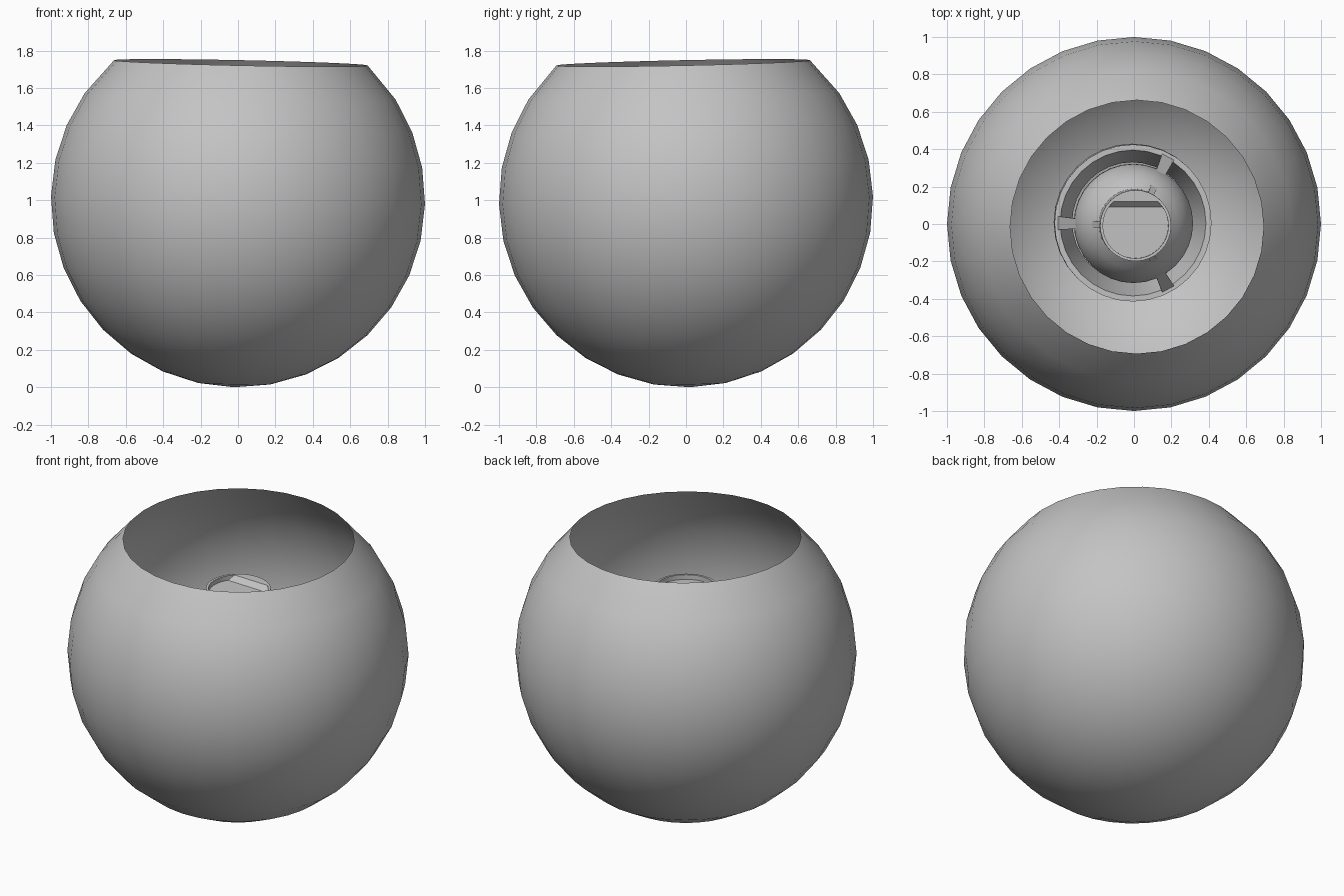
import bpy, bmesh, math
from mathutils import Matrix, Vector

cube = bpy.data.objects.get("Cube")
if cube:
    bpy.data.objects.remove(cube, do_unlink=True)

grey = bpy.data.materials.new("neutral_grey")
grey.use_nodes = True
COLOR = (0.55, 0.55, 0.55, 1)
grey.diffuse_color = COLOR
grey.node_tree.nodes["Principled BSDF"].inputs["Base Color"].default_value = COLOR

# The whole lamp leans slightly about the globe centre
CENTRE = Vector((0, 0, 1))
LEAN = (Matrix.Translation(CENTRE) @ Matrix.Rotation(0.021, 4, 'X')
        @ Matrix.Rotation(0.021, 4, 'Y') @ Matrix.Translation(-CENTRE))


def finish(name, bm, smooth=40):
    bmesh.ops.remove_doubles(bm, verts=bm.verts, dist=0.0005)
    bmesh.ops.recalc_face_normals(bm, faces=bm.faces)
    bm.transform(LEAN)
    mesh = bpy.data.meshes.new(name)
    bm.to_mesh(mesh)
    bm.free()
    mesh.materials.append(grey)
    obj = bpy.data.objects.new(name, mesh)
    bpy.context.collection.objects.link(obj)
    bpy.ops.object.select_all(action='DESELECT')
    obj.select_set(True)
    bpy.context.view_layer.objects.active = obj
    bpy.ops.object.shade_smooth_by_angle(angle=math.radians(smooth))
    return obj


def lathe(profile, steps=32):
    bm = bmesh.new()
    verts = [bm.verts.new((r, 0, z)) for r, z in profile]
    edges = [bm.edges.new(pair) for pair in zip(verts, verts[1:])]
    bmesh.ops.spin(bm, geom=verts + edges, cent=(0, 0, 0), axis=(0, 0, 1),
                   angle=math.tau, steps=steps, use_merge=True)
    return bm


def arc(radius, z, start, end, count):
    angles = [math.radians(start + (end - start) * i / count) for i in range(count + 1)]
    return [(radius * math.sin(a), z + radius * math.cos(a)) for a in angles]


# Open globe
finish("globe_shade", lathe([(0.678, 1.735)] + arc(1, 1, 56.25, 180, 11)))

# Hanging bulb
finish("bulb", lathe(arc(0.32, 0.85, 36, 180, 12)))

# Socket with a thin rim and recessed top
finish("socket", lathe([(0.19, 1.05), (0.19, 1.42), (0.175, 1.42),
                        (0.175, 1.39), (0, 1.39)]))

# Raised segment with a sloped front on the socket top
bm = lathe([(0, 1.39), (0.18, 1.39), (0.18, 1.42), (0, 1.42)])
cut = bmesh.ops.bisect_plane(bm, geom=bm.verts[:] + bm.edges[:] + bm.faces[:],
                             plane_co=(0, 0.1, 1.39), plane_no=(0, 1, -1),
                             clear_inner=True)
bmesh.ops.holes_fill(bm, edges=[e for e in cut["geom_cut"]
                                if isinstance(e, bmesh.types.BMEdge)])
finish("socket_step", bm, 25)

# Funnel ring around the bulb
finish("holder_ring", lathe([(0.32, 0.5), (0.42, 0.55), (0.42, 0.75),
                             (0.39, 0.75), (0.32, 0.5)]))

# Three tapered arms from socket to ring
bm = bmesh.new()
for degrees in (62, 180, 298):
    arm = bmesh.ops.create_cube(bm, size=1)["verts"]
    for v in arm:
        outer, top = v.co.x > 0, v.co.z > 0
        v.co = (0.4 if outer else 0.18,
                math.copysign(0.036 if outer else 0.015, v.co.y),
                (0.75 if outer else 1.16) - (0 if top else 0.06))
    bmesh.ops.rotate(bm, verts=arm, cent=(0, 0, 0),
                     matrix=Matrix.Rotation(math.radians(degrees), 3, 'Z'))
finish("holder_arms", bm, 25)
